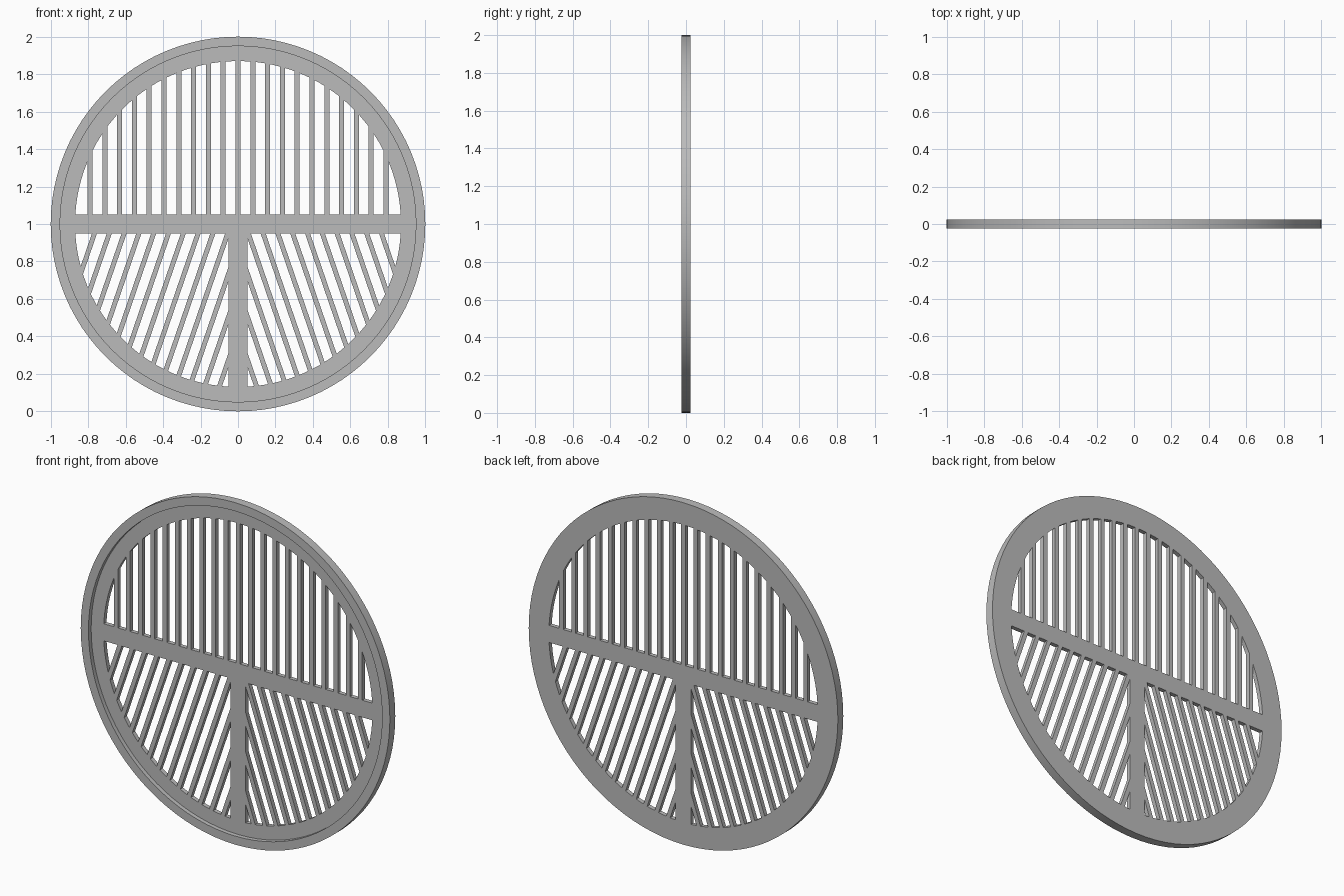
import bpy, bmesh, math
from mathutils import Vector

if "Cube" in bpy.data.objects:
    bpy.data.objects.remove(bpy.data.objects["Cube"])

SEGMENTS = 96
HOLE_R, RECESS_R, OUTER_R = 0.87, 0.95, 1.0
FRONT, RECESS, BACK = -0.025, 0.0, 0.025
BAR = 0.05                  # half width of the crossbar and post
PITCH, HALF = 0.079, 0.0135  # slat spacing and half width
SLOPE, SHIFT = 0.344, -0.024  # lean and start of the slanted slats
CENTRE_Z = 1.0

grey = bpy.data.materials.new("plain_grey")
grey.use_nodes = True
grey.diffuse_color = (0.5, 0.5, 0.5, 1)
grey.node_tree.nodes["Principled BSDF"].inputs["Base Color"].default_value = grey.diffuse_color

bm = bmesh.new()


def circle(radius):
    angles = [math.tau * i / SEGMENTS for i in range(SEGMENTS)]
    return [bm.verts.new((radius * math.cos(a), RECESS, radius * math.sin(a))) for a in angles]


def inside(face):
    return face.calc_center_median().xz.length < HOLE_R * 0.999 and face not in border


def cut(point, normal, region):
    """Slice the flat faces of one region along a line."""
    faces = [f for f in bm.faces if inside(f) and region(f.calc_center_median())]
    geom = set(faces)
    for f in faces:
        geom.update(f.edges, f.verts)
    bmesh.ops.bisect_plane(bm, geom=list(geom), dist=1e-5,
                           plane_co=Vector(point), plane_no=Vector(normal))


# Flat sheet: middle disc, recessed border and raised rim
hole, step, outer = circle(HOLE_R), circle(RECESS_R), circle(OUTER_R)
bm.faces.new(hole)
border, rim = set(), []
for i in range(SEGMENTS):
    j = (i + 1) % SEGMENTS
    border.add(bm.faces.new((hole[i], hole[j], step[j], step[i])))
    rim.append(bm.faces.new((step[i], step[j], outer[j], outer[i])))
border.update(rim)

# Crossbar and lower post
for z in (BAR, -BAR):
    cut((0, 0, z), (0, 0, 1), lambda c: True)
for x in (BAR, -BAR):
    cut((x, 0, 0), (1, 0, 0), lambda c: c.z < -BAR)

# Upright slats above
for k in range(-10, 11):
    for edge in (-HALF, HALF):
        cut((k * PITCH + edge, 0, 0), (1, 0, 0), lambda c: c.z > BAR)

# Slanted slats below, mirrored about the post
for side in (-1, 1):
    for k in range(-4, 11):
        for edge in (-HALF, HALF):
            x = SHIFT + k * PITCH + edge
            cut((side * x, 0, -BAR), (side, 0, SLOPE),
                lambda c: c.z < -BAR and side * c.x > BAR)


def is_gap(face):
    c = face.calc_center_median()
    if c.z > BAR:
        s = c.x
    elif c.z < -BAR and abs(c.x) > BAR:
        s = abs(c.x) + (c.z + BAR) * SLOPE - SHIFT
    else:
        return False
    k = max(-10, min(10, round(s / PITCH)))
    return abs(s - k * PITCH) > HALF


# Open the gaps, thicken the sheet, then raise the rim
gaps = [f for f in bm.faces if inside(f) and is_gap(f)]
bmesh.ops.delete(bm, geom=gaps, context='FACES')


def push(faces, distance):
    new = bmesh.ops.extrude_face_region(bm, geom=faces)["geom"]
    verts = [g for g in new if isinstance(g, bmesh.types.BMVert)]
    bmesh.ops.translate(bm, verts=verts, vec=(0, distance, 0))


push(bm.faces[:], BACK - RECESS)
front_rim = []
for f in bm.faces:
    c = f.calc_center_median()
    f.normal_update()
    if abs(c.y - RECESS) < 1e-4 and abs(f.normal.y) > 0.9 \
            and all(v.co.xz.length > RECESS_R - 1e-3 for v in f.verts):
        front_rim.append(f)
push(front_rim, FRONT - RECESS)
bmesh.ops.recalc_face_normals(bm, faces=bm.faces[:])
bmesh.ops.translate(bm, verts=bm.verts[:], vec=(0, 0, CENTRE_Z))

mesh = bpy.data.meshes.new("round_grille")
bm.to_mesh(mesh)
bm.free()
mesh.materials.append(grey)
grille = bpy.data.objects.new("round_grille", mesh)
bpy.context.collection.objects.link(grille)

# Smooth round walls with crisp edges
bpy.ops.object.select_all(action='DESELECT')
grille.select_set(True)
bpy.context.view_layer.objects.active = grille
bpy.ops.object.shade_smooth_by_angle(angle=math.radians(30))
